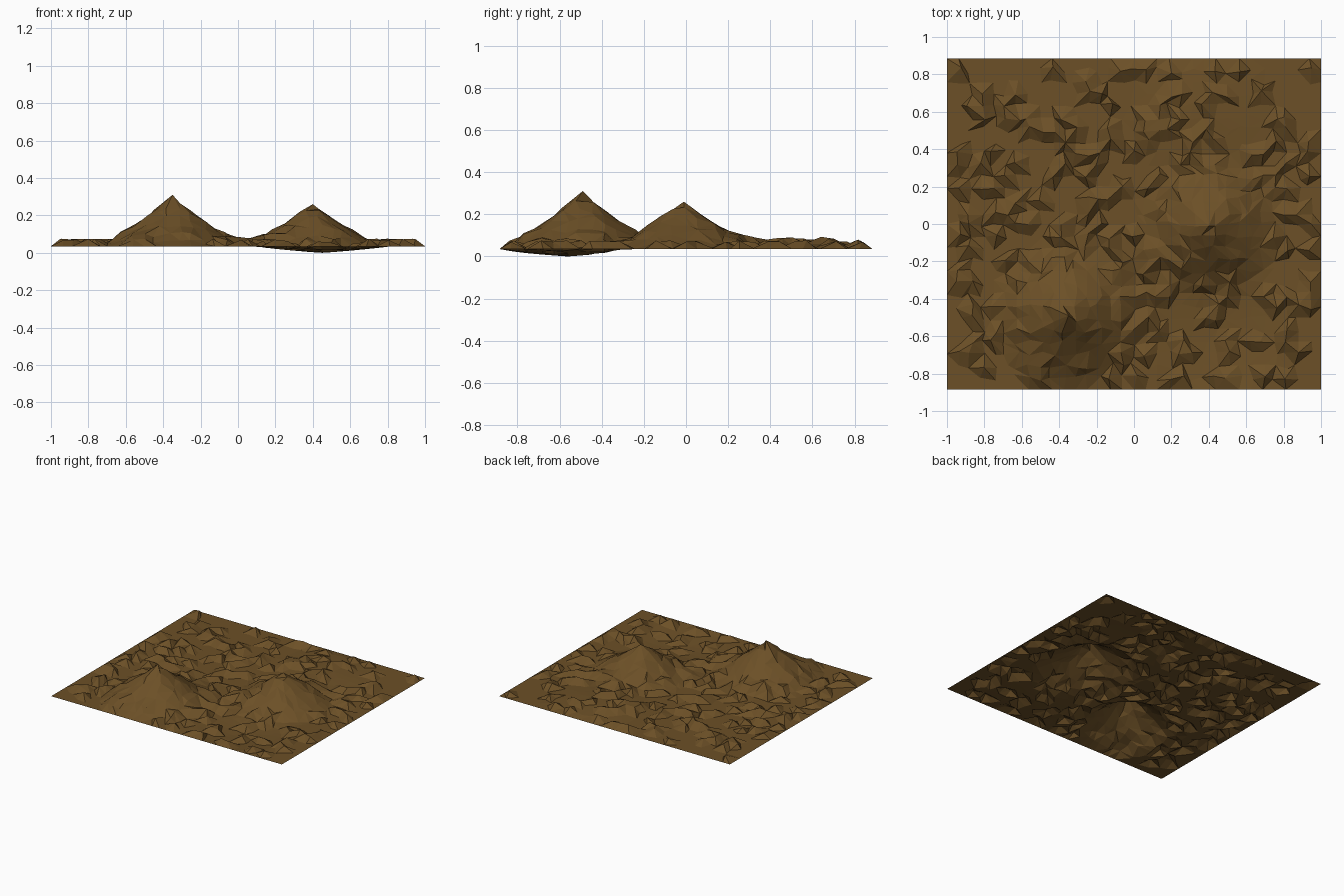
import bpy, bmesh, math, random

if "Cube" in bpy.data.objects:
    bpy.data.objects.remove(bpy.data.objects["Cube"])

random.seed(11)
HX, HY = 1.0, 0.885        # half sizes of the sheet
NX, NY = 32, 28            # cells
BASE = 0.035               # rim level
BUMP = 0.041               # height of the small rocks

# broad features: x, y, height, radius, sharpness
FEATURES = [
    (-0.35, -0.49, 0.272, 0.40, 1.25),  # tall hill
    (0.40, -0.01, 0.222, 0.38, 1.2),    # second hill
    (0.36, 0.60, 0.03, 0.36, 0.8),      # low mound
]
DIP = (0.45, -0.56, 0.036, 0.36)        # shallow hollow


def hill(x, y, f):
    d = math.hypot(x - f[0], y - f[1])
    return f[2] * max(0.0, 1 - d / f[3]) ** f[4]


def hollow(x, y):
    t = min(1.0, math.hypot(x - DIP[0], y - DIP[1]) / DIP[3])
    return -DIP[2] * (1 - t) ** 0.8


# ground sheet
bm = bmesh.new()
rows = []
for j in range(NY + 1):
    row = []
    for i in range(NX + 1):
        x = -HX + 2 * HX * i / NX
        y = -HY + 2 * HY * j / NY
        rim = i in (0, NX) or j in (0, NY)
        z = BASE
        if not rim:
            # jitter the grid, add the landscape and random rocks
            x += random.uniform(-0.018, 0.018)
            y += random.uniform(-0.018, 0.018)
            rise = sum(hill(x, y, f) for f in FEATURES)
            z += rise + hollow(x, y)
            rock = random.random() < 0.27
            # rocks fade out on the hill slopes
            if rock:
                z += BUMP * random.uniform(0.8, 1.0) * max(0.3, 1 - rise / 0.12)
        row.append(bm.verts.new((x, y, z)))
    rows.append(row)

# pin the summits and the bottom of the hollow
inner = [v for r in rows[1:-1] for v in r[1:-1]]
for x, y, z in [(-0.35, -0.49, 0.31), (0.40, -0.01, 0.26), (DIP[0], DIP[1], 0.0)]:
    v = min(inner, key=lambda v: math.hypot(v.co.x - x, v.co.y - y))
    v.co = (x, y, z)

# triangles with random diagonals
for j in range(NY):
    for i in range(NX):
        a, b = rows[j][i], rows[j][i + 1]
        c, d = rows[j + 1][i + 1], rows[j + 1][i]
        if random.random() < 0.5:
            bm.faces.new((a, b, c))
            bm.faces.new((a, c, d))
        else:
            bm.faces.new((a, b, d))
            bm.faces.new((b, c, d))

mesh = bpy.data.meshes.new("rocky_ground")
bm.to_mesh(mesh)
bm.free()
ground = bpy.data.objects.new("rocky_ground", mesh)
bpy.context.collection.objects.link(ground)

# brown earth
earth = bpy.data.materials.new("earth")
earth.diffuse_color = (0.15, 0.08, 0.02, 1)
earth.use_nodes = True
earth.node_tree.nodes["Principled BSDF"].inputs["Base Color"].default_value = earth.diffuse_color
mesh.materials.append(earth)
